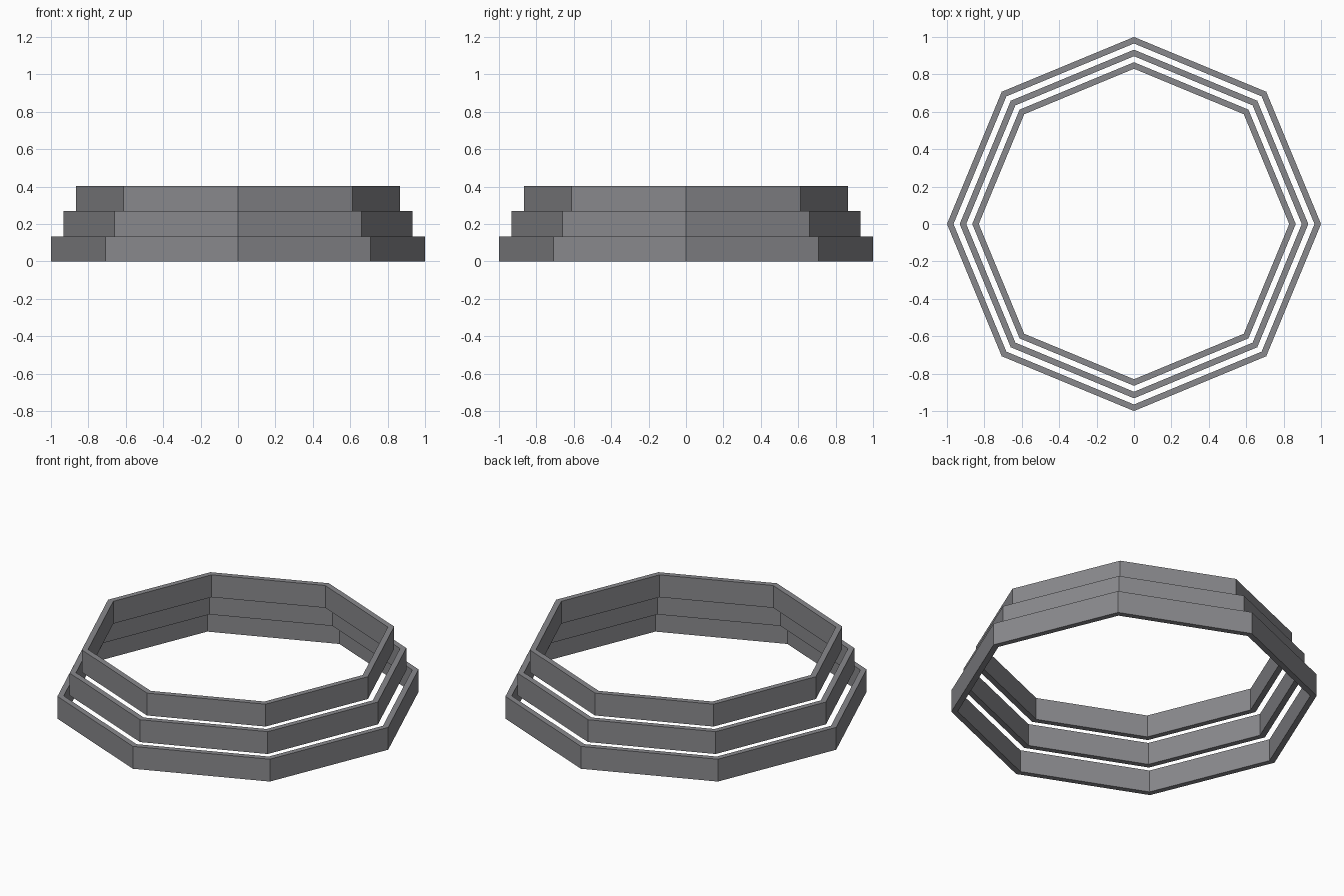
import bpy
import bmesh
from math import cos, sin, pi

cube = bpy.data.objects.get("Cube")
if cube:
    bpy.data.objects.remove(cube, do_unlink=True)

SIDES = 8
HEIGHT = 0.1345
WALL = 0.035

grey = bpy.data.materials.new("cool_grey")
grey.use_nodes = True
colour = (0.25, 0.25, 0.265, 1)
grey.diffuse_color = colour
grey.node_tree.nodes["Principled BSDF"].inputs["Base Color"].default_value = colour


def octagon_ring(name, radius, bottom):
    """Open octagonal band: a rectangular section carried round the corners."""
    section = [(radius, bottom), (radius, bottom + HEIGHT),
               (radius - WALL, bottom + HEIGHT), (radius - WALL, bottom)]
    bm = bmesh.new()
    loops = []
    for i in range(SIDES):
        a = 2 * pi * i / SIDES
        loops.append([bm.verts.new((r * cos(a), r * sin(a), z)) for r, z in section])
    for i in range(SIDES):
        here, after = loops[i], loops[(i + 1) % SIDES]
        for j in range(4):
            k = (j + 1) % 4
            bm.faces.new((here[j], after[j], after[k], here[k]))
    bmesh.ops.recalc_face_normals(bm, faces=bm.faces)
    mesh = bpy.data.meshes.new(name)
    bm.to_mesh(mesh)
    bm.free()
    mesh.materials.append(grey)
    bpy.context.collection.objects.link(bpy.data.objects.new(name, mesh))


# Three stacked bands, each stepping inward
for level, (name, radius) in enumerate([("lower_ring", 1.0),
                                        ("middle_ring", 0.932),
                                        ("upper_ring", 0.865)]):
    octagon_ring(name, radius, level * HEIGHT)
